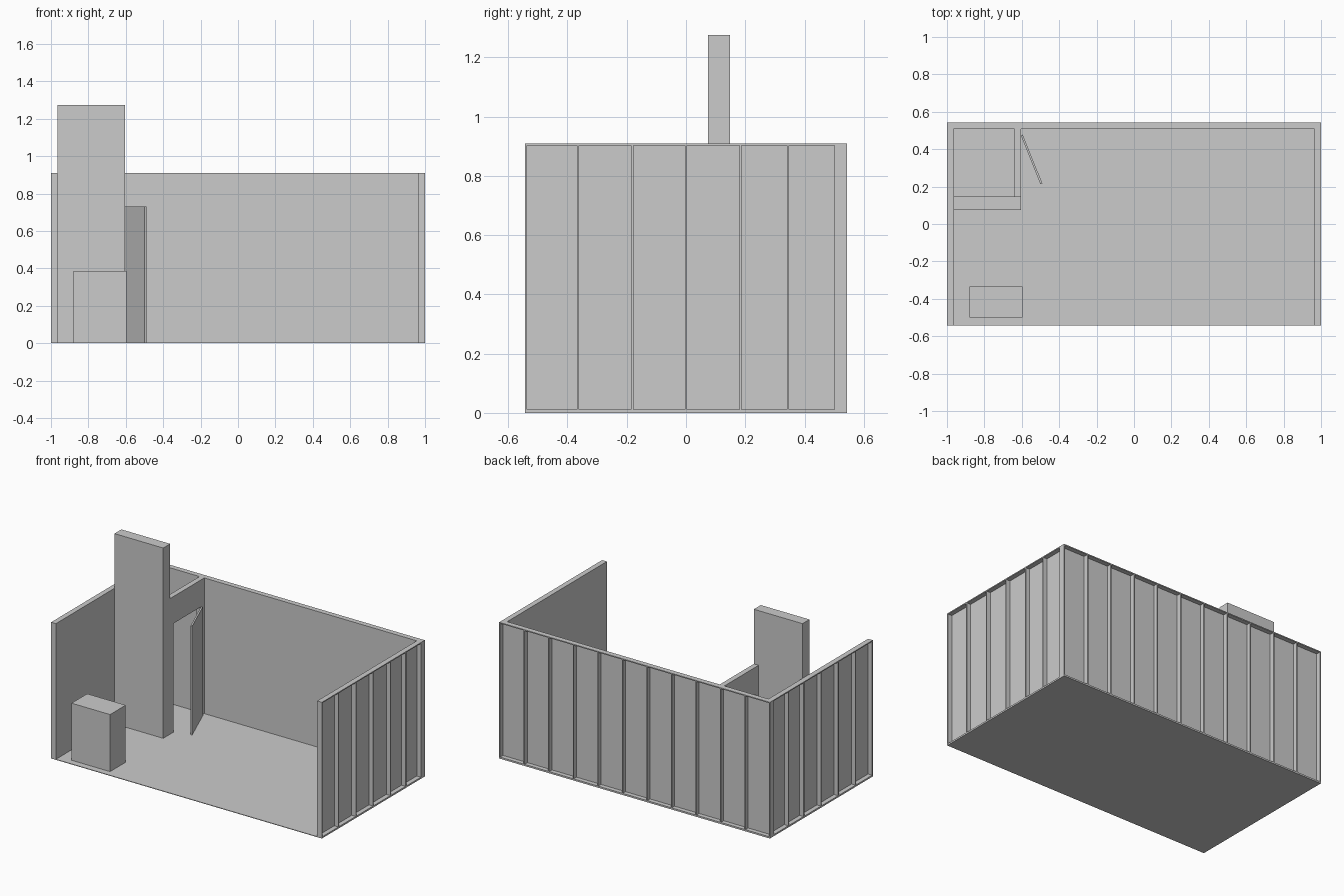
import bpy, bmesh
from mathutils import Vector

if "Cube" in bpy.data.objects:
    bpy.data.objects.remove(bpy.data.objects["Cube"])

W, D, H = 1.0, 0.543, 0.91      # half width, half depth, wall height
T, S, B = 0.035, 0.007, 0.005   # wall, stud and board thickness
F = 0.004                       # floor thickness


def add_box(bm, lo, hi):
    lo, hi = Vector(lo), Vector(hi)
    res = bmesh.ops.create_cube(bm, size=1)
    for v in res["verts"]:
        v.co = (lo + hi) / 2 + Vector(a * b for a, b in zip(v.co, hi - lo))


def make(name, boxes):
    bm = bmesh.new()
    for lo, hi in boxes:
        add_box(bm, lo, hi)
    mesh = bpy.data.meshes.new(name)
    bm.to_mesh(mesh)
    bm.free()
    ob = bpy.data.objects.new(name, mesh)
    bpy.context.collection.objects.link(ob)
    return ob


def prism(name, outline, matrix_fn, depth):
    """Flat outline turned into a solid of the given depth."""
    bm = bmesh.new()
    face = bm.faces.new([bm.verts.new(matrix_fn(*p)) for p in outline])
    ext = bmesh.ops.extrude_face_region(bm, geom=[face])
    verts = [g for g in ext["geom"] if isinstance(g, bmesh.types.BMVert)]
    bmesh.ops.translate(bm, verts=verts, vec=depth)
    bmesh.ops.recalc_face_normals(bm, faces=bm.faces)
    mesh = bpy.data.meshes.new(name)
    bm.to_mesh(mesh)
    bm.free()
    ob = bpy.data.objects.new(name, mesh)
    bpy.context.collection.objects.link(ob)
    return ob


# Floor
make("floor", [((-W, -D, 0), (W, D, F))])

# Side walls: inner board, top and bottom plates, studs open to the outside
y_end = D - T
stud_y = [-D, -0.368, -0.185, -0.003, 0.18, 0.341, y_end - S]
for side, name in ((1, "right_wall"), (-1, "left_wall")):
    def span(a, b, y0, y1, z0, z1):
        x0, x1 = sorted((side * a, side * b))
        return (x0, y0, z0), (x1, y1, z1)
    make(name + "_board", [span(W - T, W - T + B, -D, y_end, F, H)])
    frame = [span(W - T + B, W, -D, y_end, z, z + S) for z in (F, H - S)]
    frame += [span(W - T + B, W, y, y + S, F + S, H - S) for y in stud_y]
    make(name + "_frame", frame)

# Back wall, same construction
make("back_wall_board", [((-W, y_end, F), (W, y_end + B, H))])
frame = [((-W, y_end + B, z), (W, D, z + S)) for z in (F, H - S)]
for i in range(12):
    x = -W + i * (2 * W - S) / 11
    frame.append(((x, y_end + B, F + S), (x + S, D, H - S)))
make("back_wall_frame", frame)

# Tall sign tower in front of the closet
make("tower", [((-0.965, 0.075, F), (-0.605, 0.148, 1.275))])

# Closet partition with door opening
outline = [(0.148, F), (0.183, F), (0.183, 0.73), (0.474, 0.73), (0.474, F),
           (y_end, F), (y_end, H), (0.148, H)]
prism("closet_partition", outline, lambda y, z: (-0.64, y, z), (0.035, 0, 0))

# Open door swung into the room
hinge, tip = Vector((-0.605, 0.474)), Vector((-0.5, 0.212))
d = (tip - hinge).normalized()
n = Vector((-d.y, d.x)) * 0.011
prism("door", [hinge, tip, tip + n, hinge + n],
      lambda x, y: (x, y, F), (0, 0, 0.73 - F))

# Reception counter
make("counter", [((-0.88, -0.5, F), (-0.595, -0.335, 0.385))])
